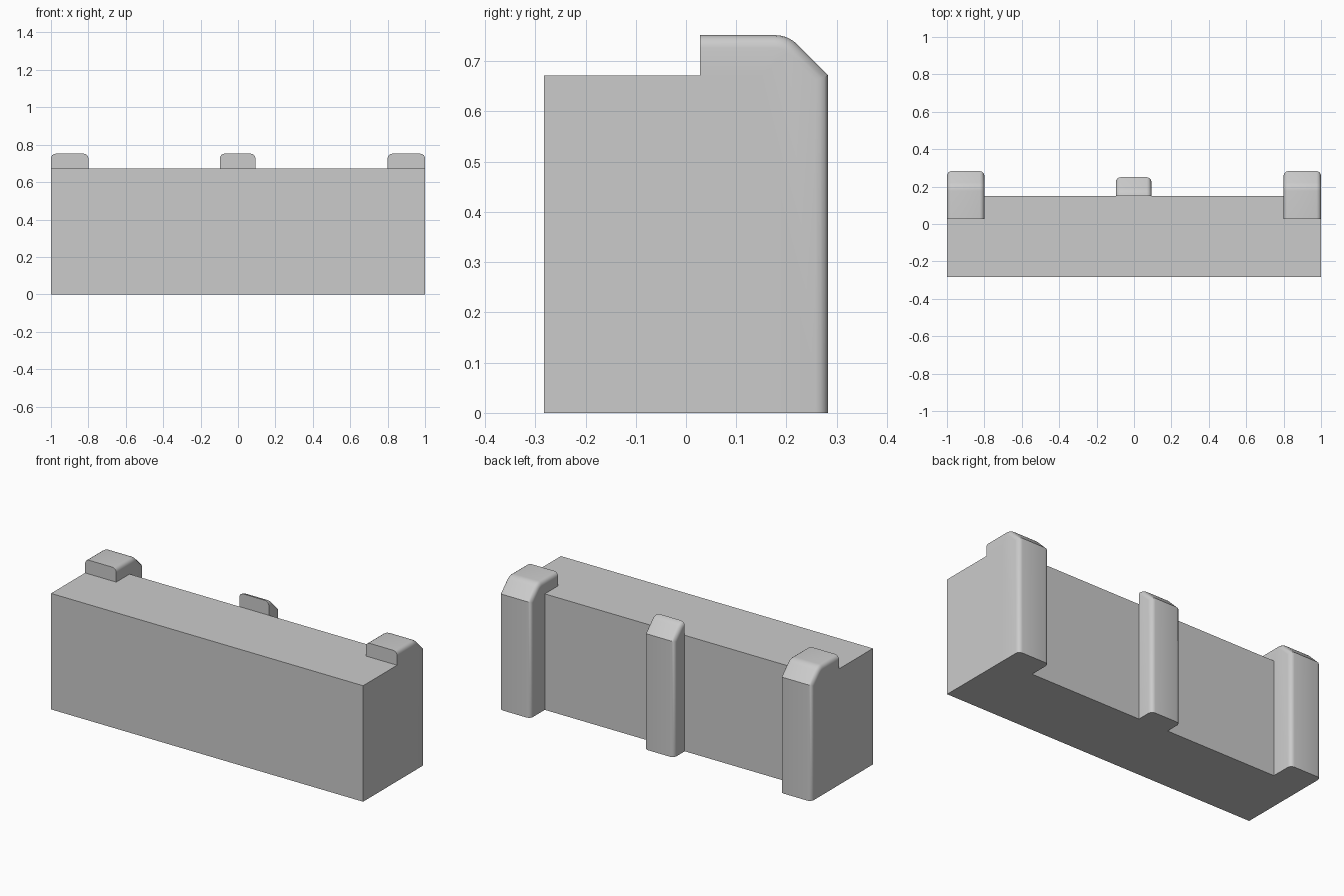
import bpy, bmesh, math

if "Cube" in bpy.data.objects:
    bpy.data.objects.remove(bpy.data.objects["Cube"])

BODY_TOP, POST_TOP = 0.672, 0.752
FRONT, WALL = -0.283, 0.15

grey = bpy.data.materials.new("plain grey")
grey.diffuse_color = (0.6, 0.6, 0.6, 1)
grey.use_nodes = True
grey.node_tree.nodes["Principled BSDF"].inputs["Base Color"].default_value = grey.diffuse_color


def finish(bm, name):
    bmesh.ops.recalc_face_normals(bm, faces=bm.faces)
    mesh = bpy.data.meshes.new(name)
    bm.to_mesh(mesh)
    bm.free()
    mesh.materials.append(grey)
    ob = bpy.data.objects.new(name, mesh)
    bpy.context.collection.objects.link(ob)
    bpy.ops.object.select_all(action='DESELECT')
    ob.select_set(True)
    bpy.context.view_layer.objects.active = ob
    bpy.ops.object.shade_smooth_by_angle(angle=math.radians(30))
    return ob


def post(name, x0, x1, front, back):
    # Outer path: flat cap, rounded crest, 45 degree slope, vertical back
    r = 0.063
    cy = back - 0.08 - r * math.tan(math.radians(22.5))
    cz = POST_TOP - r
    outer = [(front, POST_TOP)]
    for i in range(6):
        a = math.radians(45 * i / 5)
        p = (cy + r * math.sin(a), cz + r * math.cos(a))
        if p[0] > front + 0.005:
            outer.append(p)
    outer += [(back, BODY_TOP), (back, 0)]
    # Inner path: sits against the wall and hooks over the body top
    inner = [(WALL, 0)]
    if front < WALL:
        inner.append((WALL, BODY_TOP))
        inner.append((front, BODY_TOP))
    profile = outer + inner

    bm = bmesh.new()
    rings = [[bm.verts.new((x, y, z)) for y, z in profile] for x in (x0, x1)]
    a, b = rings
    n = len(profile)
    bm.faces.new(a)
    bm.faces.new(b[::-1])
    for i in range(n):
        j = (i + 1) % n
        bm.faces.new((a[i], b[i], b[j], a[j]))
    bmesh.ops.recalc_face_normals(bm, faces=bm.faces)
    # Round the side edges along the outer path only
    edges = [bm.edges.get((ring[i], ring[i + 1]))
             for ring in rings for i in range(len(outer) - 1)]
    bmesh.ops.bevel(bm, geom=edges, offset=0.025, offset_type='OFFSET',
                    segments=4, profile=0.5, affect='EDGES',
                    clamp_overlap=False)
    return finish(bm, name)


# Main block
bm = bmesh.new()
bmesh.ops.create_cube(bm, size=1)
for v in bm.verts:
    v.co = (v.co.x * 2,
            WALL if v.co.y > 0 else FRONT,
            BODY_TOP if v.co.z > 0 else 0)
finish(bm, "main_block")

# Posts on the back
post("left_post", -1.0, -0.8, 0.028, 0.283)
post("right_post", 0.8, 1.0, 0.028, 0.283)
post("middle_post", -0.097, 0.093, WALL, 0.25)
